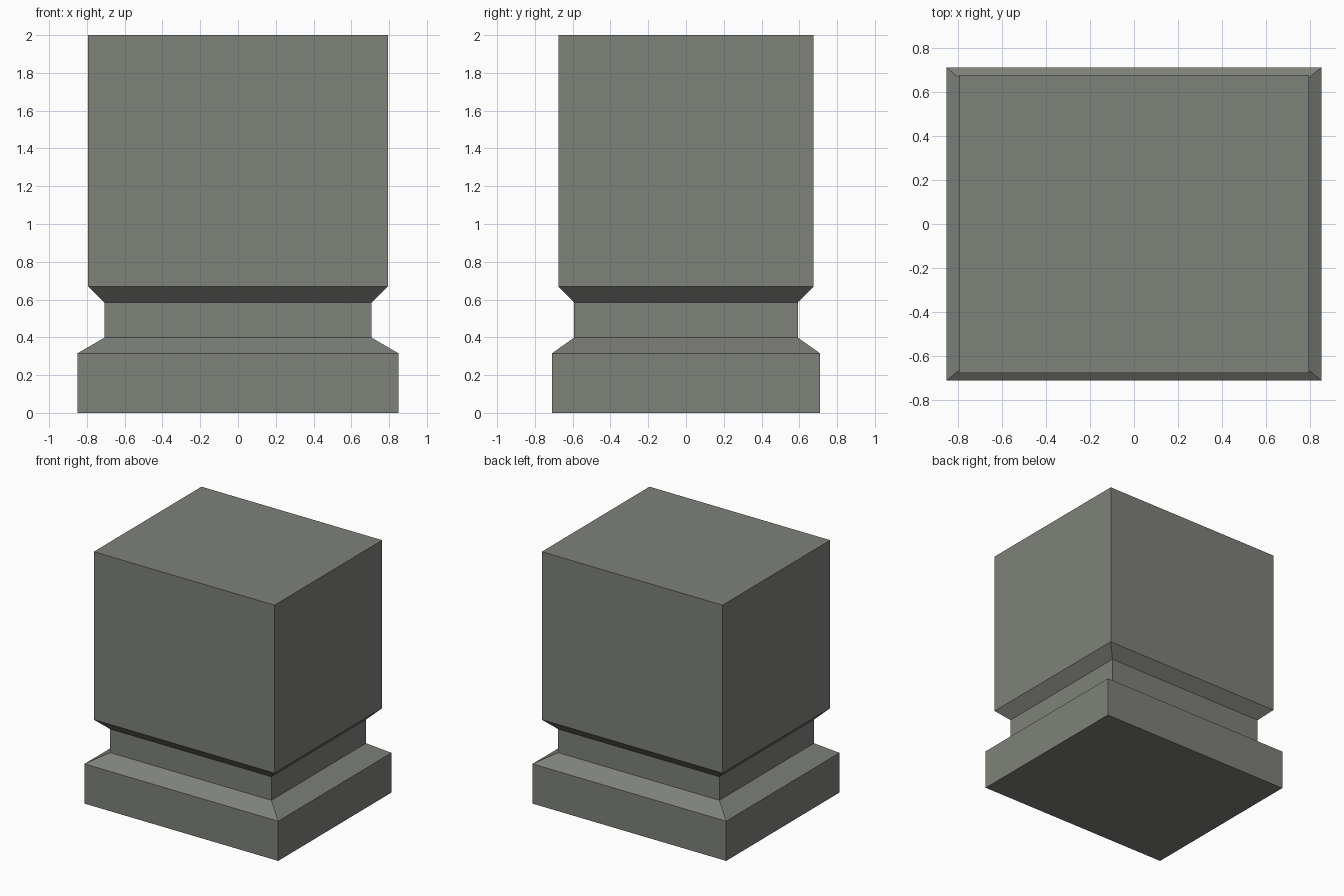
import bpy, bmesh

if "Cube" in bpy.data.objects:
    bpy.data.objects.remove(bpy.data.objects["Cube"])

# stone colour
stone = bpy.data.materials.new("grey stone")
stone.diffuse_color = (0.21, 0.218, 0.195, 1)
stone.use_nodes = True
stone.node_tree.nodes["Principled BSDF"].inputs["Base Color"].default_value = stone.diffuse_color

# half width, half depth, height of each ring from plinth to top
RINGS = [(0.85, 0.71, 0.0), (0.85, 0.71, 0.315), (0.708, 0.593, 0.398),
         (0.708, 0.593, 0.585), (0.793, 0.675, 0.668), (0.793, 0.675, 2.0)]

# stack rectangular rings into one closed pedestal
bm = bmesh.new()
loops = [[bm.verts.new((sx * w, sy * d, z))
          for sx, sy in ((-1, -1), (1, -1), (1, 1), (-1, 1))]
         for w, d, z in RINGS]
for low, high in zip(loops, loops[1:]):
    for i in range(4):
        j = (i + 1) % 4
        bm.faces.new((low[i], low[j], high[j], high[i]))
bm.faces.new(loops[0][::-1])
bm.faces.new(loops[-1])
bmesh.ops.recalc_face_normals(bm, faces=bm.faces)

mesh = bpy.data.meshes.new("pedestal")
bm.to_mesh(mesh)
bm.free()
mesh.materials.append(stone)
bpy.context.collection.objects.link(bpy.data.objects.new("pedestal", mesh))
